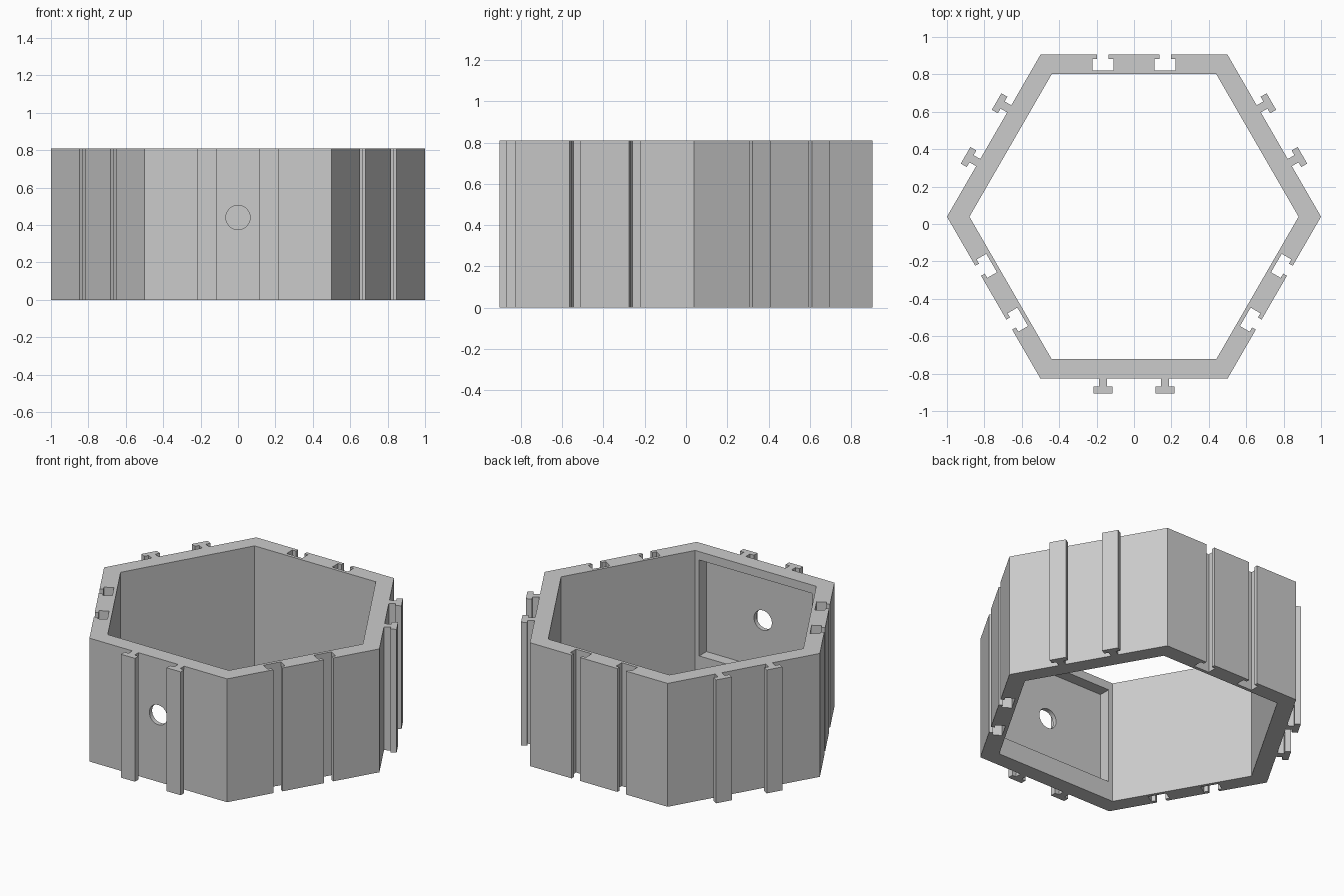
import bpy
import bmesh
from math import radians, sin, cos
from mathutils import Matrix, Vector

cube = bpy.data.objects.get("Cube")
if cube:
    bpy.data.objects.remove(cube, do_unlink=True)

RADIUS = 1.0
APOTHEM = RADIUS * cos(radians(30))
INNER_APOTHEM = 0.762
HEIGHT = 0.81
CENTRE_Y = 0.039
JOINT = 0.166      # distance of each joint from the middle of its wall

grey = bpy.data.materials.new("light grey")
grey.use_nodes = True
colour = (0.6, 0.6, 0.6, 1)
grey.diffuse_color = colour
grey.node_tree.nodes["Principled BSDF"].inputs["Base Color"].default_value = colour


def prism(name, outline, depth, matrix=Matrix()):
    """Extrude a closed outline along its local z."""
    bm = bmesh.new()
    face = bm.faces.new([bm.verts.new((p[0], p[1], 0)) for p in outline])
    new = bmesh.ops.extrude_face_region(bm, geom=[face])["geom"]
    bmesh.ops.translate(bm, vec=(0, 0, depth),
                        verts=[g for g in new if isinstance(g, bmesh.types.BMVert)])
    bm.transform(matrix)
    bmesh.ops.recalc_face_normals(bm, faces=bm.faces)
    mesh = bpy.data.meshes.new(name)
    bm.to_mesh(mesh)
    bm.free()
    mesh.materials.append(grey)
    obj = bpy.data.objects.new(name, mesh)
    bpy.context.collection.objects.link(obj)
    return obj


def cut(target, cutter):
    """Subtract the cutter and remove it."""
    mod = target.modifiers.new(cutter.name, "BOOLEAN")
    mod.operation = "DIFFERENCE"
    mod.solver = "EXACT"
    mod.object = cutter
    cutter.hide_render = True
    bpy.context.view_layer.objects.active = target
    bpy.ops.object.modifier_apply(modifier=mod.name)
    bpy.data.objects.remove(cutter, do_unlink=True)


def joint(neck, head, lip, end):
    """T shape across the wall: half widths, then offsets from the wall face."""
    side = [(-neck, 0), (-neck, lip), (-head, lip), (-head, end)]
    return side + [(-u, n) for u, n in reversed(side)]


rail = joint(0.022, 0.051, 0.041, 0.078)
slot = joint(0.031, 0.057, -0.023, -0.083)

# Outline of the ring: walls alternate between rails and slots
outline = []
for i in range(6):
    angle = radians(60 * i - 90)
    normal = Vector((cos(angle), sin(angle)))
    along = Vector((-sin(angle), cos(angle)))
    points = [(-RADIUS / 2, 0)]
    for offset in (-JOINT, JOINT):
        points += [(offset + u, n) for u, n in (slot if i % 2 else rail)]
    for u, n in points:
        outline.append(along * u + normal * (APOTHEM + n) + Vector((0, CENTRE_Y)))

ring = prism("hexagonal_ring", outline, HEIGHT)

# Open interior
inner_radius = INNER_APOTHEM / cos(radians(30))
hexagon = [(inner_radius * cos(radians(60 * i)),
            inner_radius * sin(radians(60 * i)) + CENTRE_Y) for i in range(6)]
cut(ring, prism("interior_cutter", hexagon, HEIGHT + 0.2,
                Matrix.Translation((0, 0, -0.1))))

# Recess inside the front wall; local z points outward to the front
inner_face = CENTRE_Y - INNER_APOTHEM
outward = Matrix.Rotation(radians(90), 4, "X")
recess = [(-0.41, 0.125), (0.41, 0.125), (0.41, 0.755), (-0.41, 0.755)]
cut(ring, prism("recess_cutter", recess, 0.175,
                Matrix.Translation((0, inner_face + 0.1, 0)) @ outward))

# Round hole through the front wall
circle = [(0.065 * cos(radians(a)), 0.44 + 0.065 * sin(radians(a)))
          for a in range(0, 360, 10)]
cut(ring, prism("hole_cutter", circle, 0.4,
                Matrix.Translation((0, inner_face + 0.1, 0)) @ outward))

# Smooth only the hole's rim
bpy.ops.object.select_all(action="DESELECT")
ring.select_set(True)
bpy.context.view_layer.objects.active = ring
bpy.ops.object.shade_smooth_by_angle(angle=radians(25))
